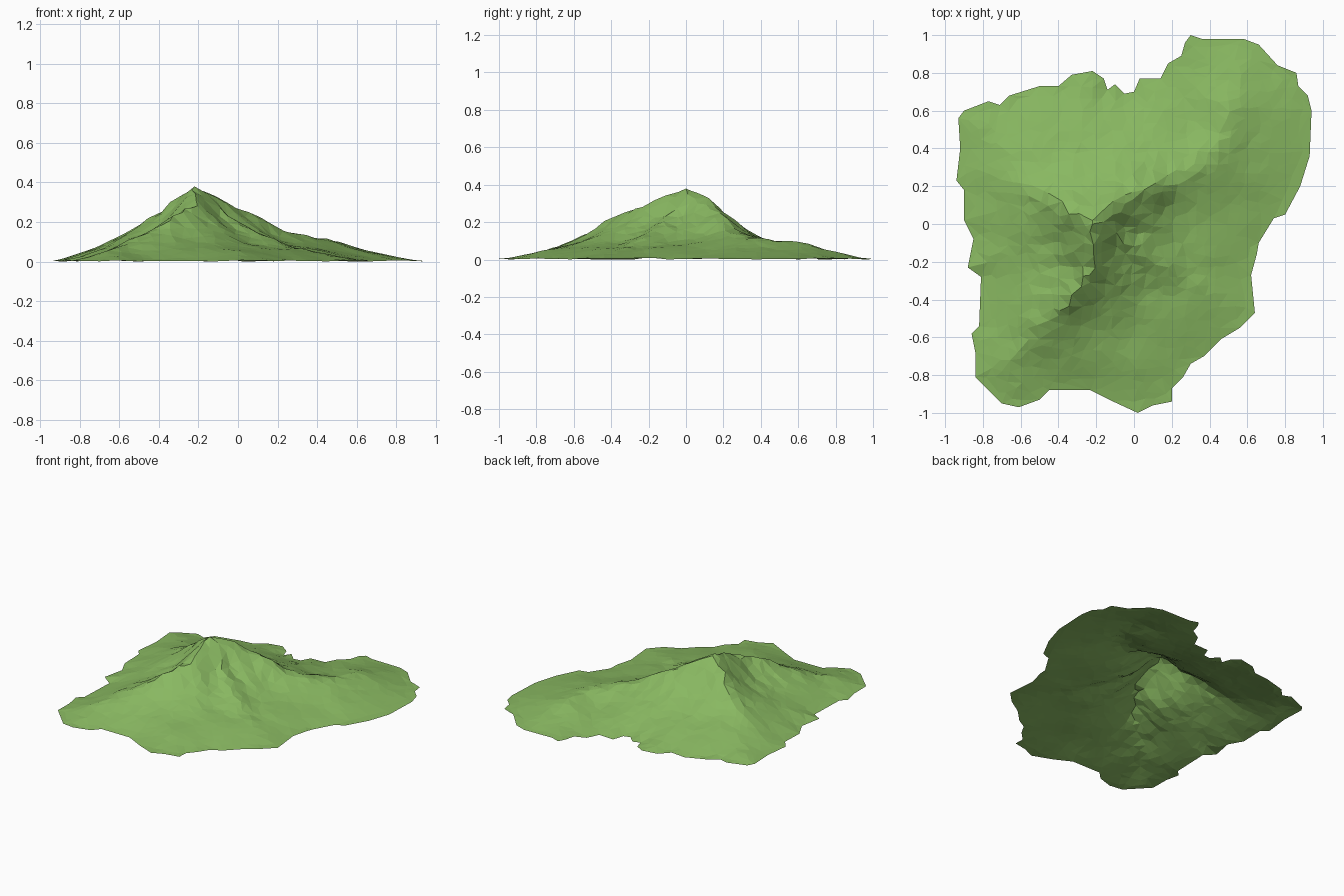
import bpy
import random
from mathutils import Vector, geometry, noise

random.seed(4)
default_cube = bpy.data.objects.get("Cube")
if default_cube:
    bpy.data.objects.remove(default_cube, do_unlink=True)

# Ragged shoreline of the land, clockwise from the north
OUTLINE = [
    (.3, 1), (.36, .98), (.58, .98), (.66, .95), (.76, .84), (.86, .8),
    (.87, .73), (.92, .68), (.94, .6), (.93, .36), (.88, .2), (.8, .05),
    (.74, .03), (.66, -.1), (.65, -.16), (.62, -.27), (.64, -.47),
    (.56, -.55), (.46, -.61), (.37, -.7), (.3, -.74), (.26, -.81),
    (.2, -.87), (.2, -.94), (.1, -.96), (.02, -1), (-.11, -.94),
    (-.23, -.88), (-.45, -.88), (-.5, -.93), (-.61, -.97), (-.7, -.95),
    (-.84, -.81), (-.84, -.68), (-.86, -.58), (-.82, -.54), (-.81, -.28),
    (-.88, -.23), (-.85, -.08), (-.9, .02), (-.9, .18), (-.94, .23),
    (-.92, .4), (-.93, .56), (-.9, .6), (-.77, .65), (-.71, .63),
    (-.66, .68), (-.5, .73), (-.4, .73), (-.33, .79), (-.22, .81),
    (-.16, .77), (-.14, .71), (-.1, .74), (-.05, .69), (0, .7),
    (.03, .77), (.14, .77), (.18, .85), (.25, .89), (.27, .96),
]

# Crest lines running down from the summit, as x, y, height
SUMMIT = (-.22, 0, .38)
NORTH_EAST = [SUMMIT, (-.1, .1, .34), (0, .16, .27), (.1, .2, .22),
              (.2, .23, .18), (.3, .27, .145), (.4, .34, .13),
              (.47, .45, .105), (.5, .6, .095), (.55, .75, .06)]
NORTH_WEST = [SUMMIT, (-.3, .05, .33), (-.4, .11, .25), (-.5, .16, .18),
              (-.6, .2, .12), (-.7, .25, .08), (-.82, .32, .05)]
SOUTH_WEST = [SUMMIT, (-.22, -.1, .35), (-.22, -.2, .3), (-.27, -.3, .27),
              (-.35, -.4, .21), (-.44, -.5, .15), (-.54, -.58, .09),
              (-.63, -.7, .07), (-.6, -.85, .05)]
SOUTH_EAST = [(-.13, -.04, .31), (0, -.13, .2), (.1, -.2, .14),
              (.2, -.27, .09), (.4, -.35, .05), (.55, -.4, .03)]
RIDGES = [NORTH_EAST, NORTH_WEST, SOUTH_WEST, SOUTH_EAST]

shore = [Vector(p) for p in OUTLINE]
shore_edges = list(zip(shore, shore[1:] + shore[:1]))


def along(p, a, b):
    """Fraction of the way along segment a-b nearest to p."""
    return min(1, max(0, (p - a).dot(b - a) / (b - a).length_squared))


def shore_distance(p):
    return min((p - a.lerp(b, along(p, a, b))).length for a, b in shore_edges)


def is_inside(p):
    inside = False
    for a, b in shore_edges:
        if (a.y > p.y) != (b.y > p.y):
            if p.x < a.x + (b.x - a.x) * (p.y - a.y) / (b.y - a.y):
                inside = not inside
    return inside


def ridge_height(p, ridge):
    best = 0
    for start, end in zip(ridge, ridge[1:]):
        a, b = Vector(start), Vector(end)
        crest = a.lerp(b, along(p, a.xy, b.xy))
        distance = (p - crest.xy).length
        best = max(best, crest.z / (1 + (distance / .2) ** 1.5))
    return best


def height(p):
    crest = max(ridge_height(p, ridge) for ridge in RIDGES)
    rough = noise.noise(Vector((p.x, p.y, 0)) * 6)
    rough += .5 * noise.noise(Vector((p.x, p.y, 1)) * 14)
    # Fade to the ground near the shore, and calm the summit
    edge = min(1, shore_distance(p) / .3)
    fade = edge * (2 - edge)
    calm = min(1, (p - Vector(SUMMIT).xy).length / .3)
    return crest * fade * (1 + .11 * rough * calm)


# Scatter ground points on a jittered grid inside the shoreline
STEP = .055
points = list(shore) + [Vector(SUMMIT).xy]
count = int(1 / STEP) + 1
for i in range(-count, count + 1):
    for j in range(-count, count + 1):
        p = Vector((i + random.uniform(-.35, .35),
                    j + random.uniform(-.35, .35))) * STEP
        if is_inside(p) and shore_distance(p) > STEP / 2:
            points.append(p)

# Triangulate and raise the land
rim = [(i, (i + 1) % len(shore)) for i in range(len(shore))]
flat, _, faces, *_ = geometry.delaunay_2d_cdt(
    points, rim, [list(range(len(shore)))], 1, 1e-5)
verts = [(p.x, p.y, height(p) if shore_distance(p) > .001
          else random.uniform(0, .008)) for p in flat]

mesh = bpy.data.meshes.new("mountain")
mesh.from_pydata(verts, [], faces)
mesh.update()
if sum(poly.normal.z for poly in mesh.polygons) < 0:
    mesh.flip_normals()
mountain = bpy.data.objects.new("mountain", mesh)
bpy.context.collection.objects.link(mountain)

# Grass
grass = bpy.data.materials.new("grass_green")
grass.use_nodes = True
colour = (.25, .48, .12, 1)
grass.diffuse_color = colour
shader = grass.node_tree.nodes["Principled BSDF"]
shader.inputs["Base Color"].default_value = colour
mesh.materials.append(grass)
